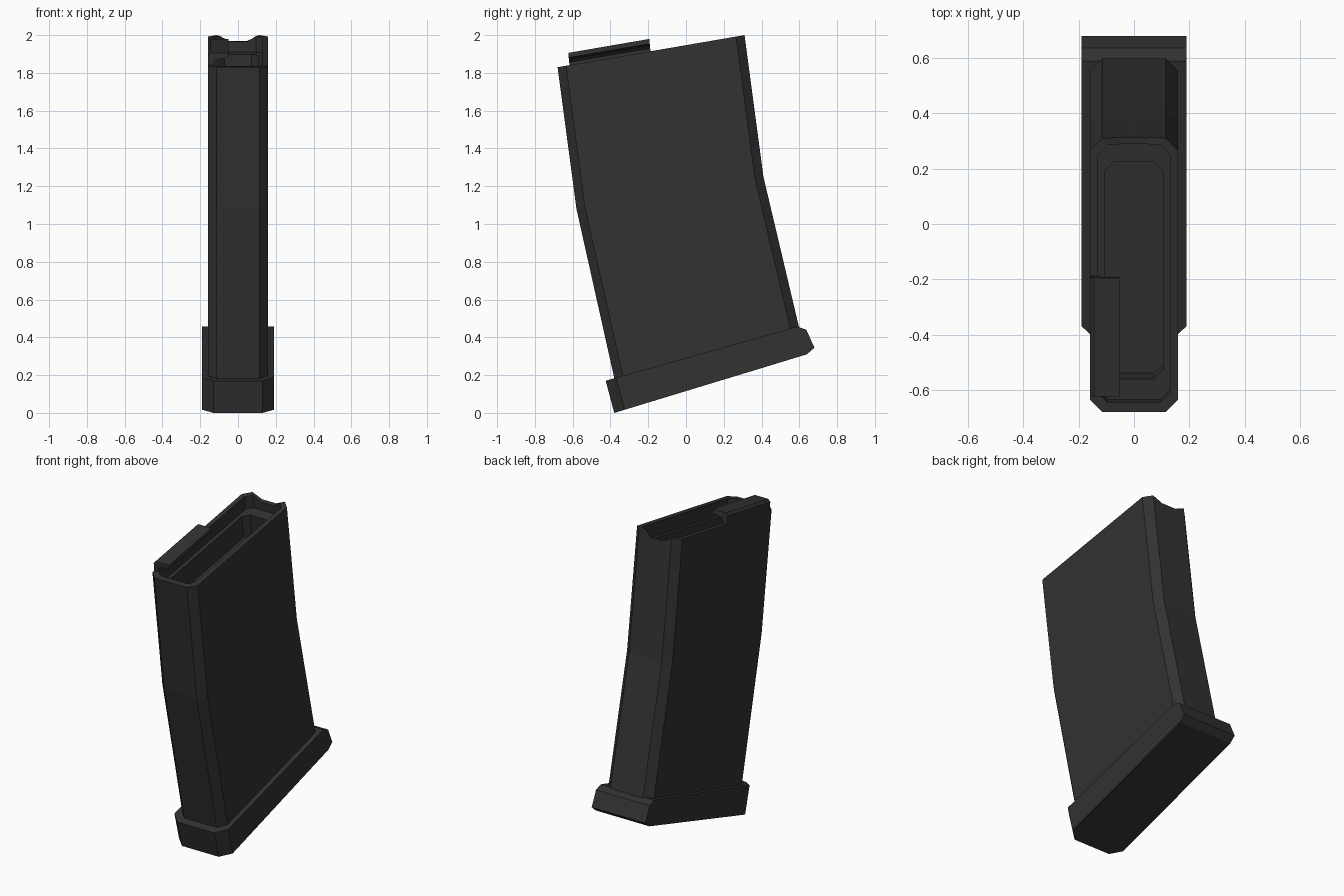
import bpy, bmesh

if "Cube" in bpy.data.objects:
    bpy.data.objects.remove(bpy.data.objects["Cube"])

mat = bpy.data.materials.new("dark_polymer")
mat.diffuse_color = (0.032, 0.032, 0.032, 1)
mat.use_nodes = True
mat.node_tree.nodes["Principled BSDF"].inputs["Base Color"].default_value = mat.diffuse_color


def loft(name, rings, cap_start=True, cap_end=True):
    """Skin a series of closed rings that share a point count."""
    bm = bmesh.new()
    loops = [[bm.verts.new(p) for p in r] for r in rings]
    n = len(loops[0])
    for a, b in zip(loops, loops[1:]):
        for i in range(n):
            j = (i + 1) % n
            bm.faces.new((a[i], a[j], b[j], b[i]))
    if cap_start:
        bm.faces.new(loops[0][::-1])
    if cap_end:
        bm.faces.new(loops[-1])
    bmesh.ops.recalc_face_normals(bm, faces=bm.faces)
    me = bpy.data.meshes.new(name)
    bm.to_mesh(me)
    bm.free()
    me.materials.append(mat)
    ob = bpy.data.objects.new(name, me)
    bpy.context.collection.objects.link(ob)
    return ob


def section(front, back, hw, cut=0.045, notch=0.0):
    """Chamfered rectangle between a front and back (y, z) point."""
    (yf, zf), (yb, zb) = front, back
    slope = (zb - zf) / (yb - yf)
    plan = [(hw - cut, yf), (hw, yf + cut), (hw, yb - cut), (hw - cut, yb),
            (0.05, yb), (-0.05, yb), (cut - hw, yb), (-hw, yb - cut),
            (-hw, yf + cut), (cut - hw, yf)]
    pts = [[x, y, zf + slope * (y - yf)] for x, y in plan]
    for i in (4, 5):
        pts[i][2] -= notch
        pts[i][1] += notch * 0.13
    return pts


# Curved hollow shell: outside from bottom to rim, then down the stepped well
loft("shell", [
    section((-0.37, 0.14), (0.605, 0.425), 0.16),
    section((-0.58, 1.08), (0.41, 1.25), 0.16),
    section((-0.68, 1.83), (0.31, 2.00), 0.16, notch=0.03),
    section((-0.645, 1.836), (0.285, 1.995), 0.13, 0.035, notch=0.03),
    section((-0.635, 1.75), (0.295, 1.91), 0.13, 0.035),
    section((-0.56, 1.763), (0.225, 1.898), 0.107, 0.035),
    section((-0.54, 1.62), (0.245, 1.755), 0.107, 0.035),
])

# Base plate: side profile lofted across x, narrowing at the front corners
profile = [(-0.425, 0.17), (-0.38, 0.0), (0.64, 0.31), (0.68, 0.345),
           (0.637, 0.44), (0.59, 0.457)]


def base_section(x, setback):
    return [(x, y + (setback if i < 2 else 0), z + (setback * 0.3 if i < 2 else 0))
            for i, (y, z) in enumerate(profile)]


loft("base_plate", [base_section(x, s) for x, s in
                    ((-0.19, 0.055), (-0.13, 0), (0.13, 0), (0.19, 0.055))])

# Single feed lip folded inward along the left rim
lip = [(-0.16, -0.01), (-0.16, 0.05), (-0.145, 0.065), (-0.05, 0.065),
       (-0.05, 0.04), (-0.115, 0.03), (-0.13, 0.015), (-0.13, -0.01)]
loft("feed_lip", [[(x, y - h * 0.1, 1.83 + 0.172 * (y + 0.68) + h) for x, h in lip]
                  for y in (-0.617, -0.188)])
